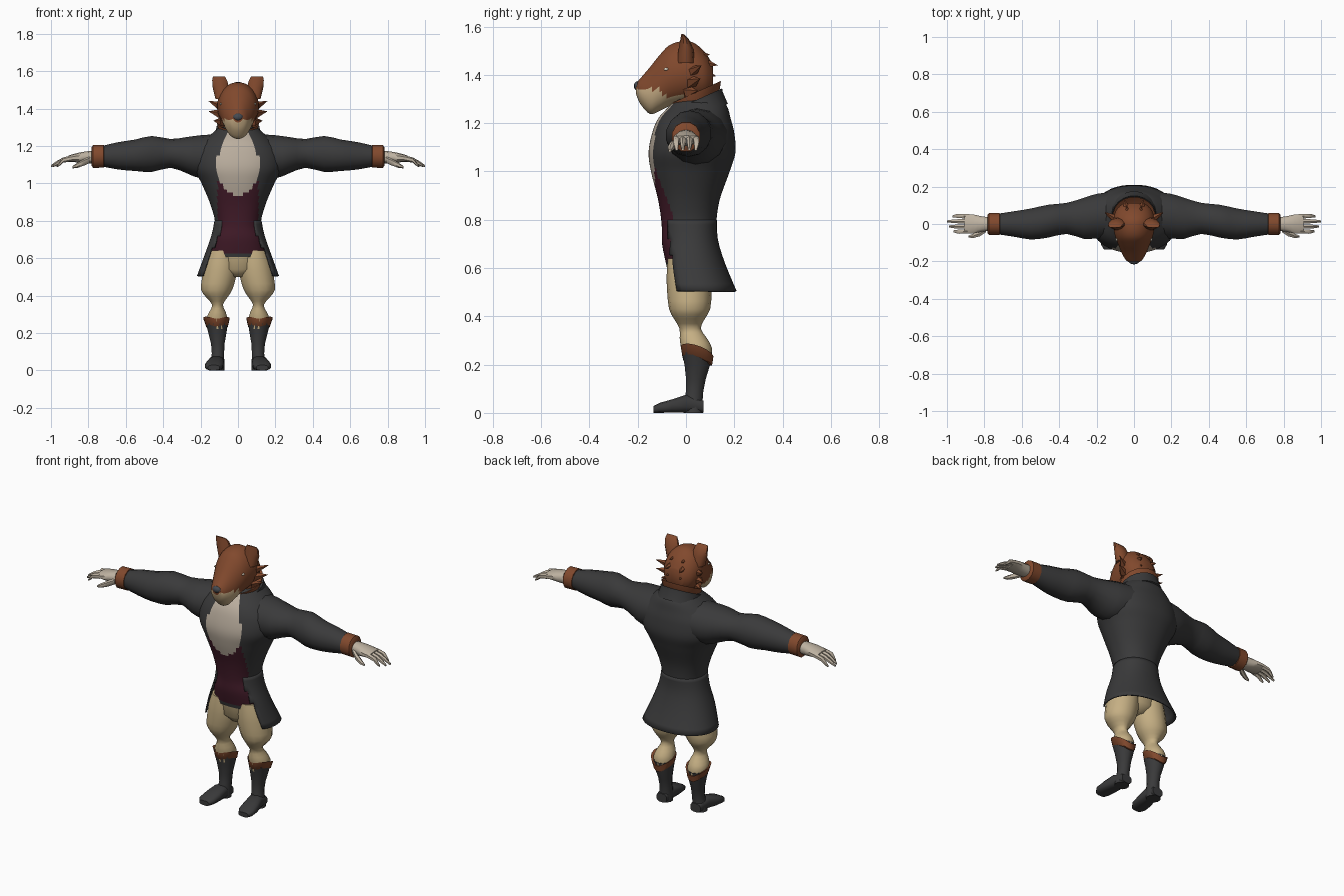
import bpy, bmesh, math
from mathutils import Vector


def mat(name, rgb):
    m = bpy.data.materials.new(name)
    m.diffuse_color = (*rgb, 1)
    return m


COAT = mat("charcoal", (.042, .042, .043))
FUR = mat("rust_fur", (.22, .066, .026))
CREAM = mat("cream_fur", (.56, .41, .23))
PANTS = mat("tan_cloth", (.56, .43, .23))
SHIRT = mat("linen", (.49, .42, .34))
VEST = mat("burgundy", (.055, .011, .022))
HAND = mat("pale_fur", (.52, .45, .36))
NOSE = mat("slate", (.06, .068, .08))
EYE = mat("eye_white", (.75, .68, .55))


def finish(name, bm, mats, mirror=False, rule=None, angle=50):
    bmesh.ops.recalc_face_normals(bm, faces=bm.faces)
    if rule:
        for f in bm.faces:
            f.material_index = rule(f.calc_center_median(), f.normal)
    me = bpy.data.meshes.new(name)
    bm.to_mesh(me)
    bm.free()
    for m in mats:
        me.materials.append(m)
    ob = bpy.data.objects.new(name, me)
    bpy.context.collection.objects.link(ob)
    bpy.ops.object.select_all(action='DESELECT')
    bpy.context.view_layer.objects.active = ob
    ob.select_set(True)
    bpy.ops.object.shade_smooth_by_angle(angle=math.radians(angle))
    if mirror:
        ob.modifiers.new("mirror", 'MIRROR').use_bisect_axis[0] = False
    return ob


def refine(rings, sub):
    """Catmull-Rom interpolation between cross-sections."""
    out = []
    for i in range(len(rings) - 1):
        p0, p1, p2 = rings[max(i - 1, 0)], rings[i], rings[i + 1]
        p3 = rings[min(i + 2, len(rings) - 1)]
        for k in range(sub):
            t = k / sub
            out.append([.5 * (2 * b + (c - a) * t + (2 * a - 5 * b + 4 * c - d) * t * t
                              + (3 * b - a - 3 * c + d) * t ** 3)
                        for a, b, c, d in zip(p0, p1, p2, p3)])
    return out + [rings[-1]]


def loft_bm(axis, rings, n=14, sub=1, e=2, caps=True, warp=None):
    """Rings are (position, centre a, centre b, radius a, radius b)."""
    bm = bmesh.new()
    loops = []
    for t, a, b, ra, rb in refine(rings, sub):
        loop = []
        for i in range(n):
            w = 2 * math.pi * (i + .5) / n
            c, s = math.cos(w), math.sin(w)
            u = a + ra * math.copysign(abs(c) ** (2 / e), c)
            v = b + rb * math.copysign(abs(s) ** (2 / e), s)
            p = {'X': (t, u, v), 'Y': (u, t, v), 'Z': (u, v, t)}[axis]
            loop.append(bm.verts.new(warp(Vector(p)) if warp else p))
        loops.append(loop)
    for l0, l1 in zip(loops, loops[1:]):
        for i in range(n):
            j = (i + 1) % n
            bm.faces.new((l0[i], l0[j], l1[j], l1[i]))
    if caps:
        bm.faces.new(loops[0])
        bm.faces.new(loops[-1])
    return bm


def loft(name, mats, axis, rings, mirror=False, rule=None, **kw):
    return finish(name, loft_bm(axis, rings, **kw), mats, mirror, rule)


def tuft(name, base, tip, r):
    """Flattened spike of fur from base to tip."""
    bm = bmesh.new()
    bmesh.ops.create_cone(bm, cap_ends=True, segments=5, radius1=r, radius2=0, depth=1)
    base, d = Vector(base), Vector(tip) - Vector(base)
    q = d.to_track_quat('Z', 'Y')
    for v in bm.verts:
        v.co = base + q @ Vector((v.co.x, v.co.y, (v.co.z + .5) * d.length))
    finish(name, bm, [FUR], True, angle=20)


def ball(name, m, loc, size, mirror=False):
    bm = bmesh.new()
    bmesh.ops.create_uvsphere(bm, u_segments=10, v_segments=6, radius=1)
    for v in bm.verts:
        v.co = Vector([l + c * s for l, c, s in zip(loc, v.co, size)])
    finish(name, bm, [m], mirror)


# Torso: coat with shirt and waistcoat showing at the front
def torso_rule(c, n):
    x, z = abs(c.x), c.z
    if c.y > -.01 or z < .625:
        return 0
    if z > 1.12:
        half = .12 - (z - 1.12) * .45
    else:
        half = .12 * math.sqrt(max(0, 1 - ((1.12 - z) / .185) ** 2))
    if x < half:
        return 1
    return 2 if z < 1.06 and x < .108 + max(0, .75 - z) * .35 else 0


loft("coat_body", [COAT, SHIRT, VEST], 'Z', [
    (.605, 0, .02, .15, .10), (.70, 0, .013, .142, .112), (.78, 0, .012, .122, .113),
    (.88, 0, .012, .145, .127), (1.0, 0, .018, .195, .163), (1.08, 0, .025, .235, .18),
    (1.16, 0, .03, .23, .17), (1.22, 0, .035, .19, .15), (1.27, 0, .05, .135, .12),
    (1.30, 0, .05, .10, .09)], rule=torso_rule, n=72, sub=7, e=2.2)

# Coat tails, open at the front
bm = loft_bm('Z', [(.80, 0, .013, .126, .116), (.72, 0, .015, .143, .117),
                   (.62, 0, .022, .178, .14), (.505, 0, .05, .22, .16)],
             n=40, sub=3, e=2.2, caps=False)
bmesh.ops.delete(bm, geom=[f for f in bm.faces if f.calc_center_median().y
                           < -.05 - .16 * (f.calc_center_median().z - .6)], context='FACES')
tails = finish("coat_tails", bm, [COAT])
tails.modifiers.new("thickness", 'SOLIDIFY').thickness = .008

# Sleeves, cuffs
loft("sleeve", [COAT], 'X', [
    (.08, .05, 1.15, .13, .115), (.20, .042, 1.142, .122, .115), (.27, .03, 1.15, .112, .098),
    (.36, .03, 1.16, .085, .077), (.46, .015, 1.157, .09, .096), (.55, 0, 1.15, .085, .084),
    (.64, 0, 1.147, .07, .073), (.735, 0, 1.145, .055, .053)], True, sub=2)
loft("sleeve_cuff", [FUR], 'X', [
    (.715, 0, 1.145, .052, .052), (.718, 0, 1.145, .06, .063), (.775, 0, 1.143, .06, .063),
    (.783, 0, 1.143, .05, .05)], True, n=12)

# Hands
loft("palm", [HAND], 'X', [
    (.76, 0, 1.14, .036, .034), (.81, 0, 1.138, .042, .033), (.86, 0, 1.137, .053, .025),
    (.905, .002, 1.132, .053, .017)], True, n=10, sub=2, e=2.4)
for i, (y, tip) in enumerate([(-.039, .965), (-.013, .99), (.014, 1.0), (.041, .97)]):
    loft(f"finger_{i + 1}", [HAND], 'X', [
        (.89, y, 1.134, .014, .016), (.935, y * 1.05, 1.124, .013, .014),
        (.965 + (tip - 1) * .5, y * 1.05, 1.11, .011, .012), (tip, y, 1.092, .006, .006)], True, n=6)
loft("thumb", [HAND], 'X', [
    (.79, -.03, 1.128, .015, .018), (.825, -.052, 1.112, .016, .018),
    (.86, -.064, 1.096, .013, .014), (.885, -.067, 1.086, .006, .006)], True, n=6)

# Trousers
loft("trouser_seat", [PANTS], 'Z', [
    (.50, 0, .012, .04, .05), (.54, 0, .012, .12, .085), (.64, 0, .012, .148, .092)], n=16)
loft("trouser_leg", [PANTS], 'Z', [
    (.64, .085, .012, .072, .088), (.57, .092, .012, .09, .092), (.50, .101, .014, .093, .092),
    (.43, .114, .015, .085, .085), (.39, .113, .014, .058, .064), (.35, .109, .017, .029, .044),
    (.31, .11, .03, .046, .056), (.27, .113, .043, .058, .064), (.22, .11, .046, .05, .058)],
    True, sub=2)

# Boots
loft("boot_shaft", [COAT], 'Z', [
    (.25, .113, .045, .06, .064), (.20, .11, .047, .05, .055), (.14, .108, .041, .037, .042),
    (.09, .107, .036, .034, .037), (.05, .11, .03, .038, .04), (0, .114, .03, .042, .041)], True, n=12)
loft("boot_foot", [COAT], 'Y', [
    (.072, .112, .026, .034, .026), (.0, .116, .038, .042, .038), (-.06, .125, .028, .05, .028),
    (-.11, .13, .021, .048, .021), (-.135, .13, .014, .032, .014)], True, n=12, e=2.8)


def cuff_warp(p):
    p.z += .4 * abs(p.x - .113) - .32 * (p.y - .045) - .015
    return p


loft("boot_cuff", [FUR], 'Z', [
    (.225, .111, .046, .05, .056), (.228, .112, .046, .059, .063), (.266, .115, .046, .071, .069),
    (.262, .114, .046, .058, .06)], True, n=16, warp=cuff_warp)

# Neck, coat collar and fur ruff, tilted up towards the back
tilt = lambda p: p + Vector((0, 0, .45 * (p.y - .04)))
loft("neck", [FUR], 'Z', [(1.24, 0, .04, .085, .08), (1.38, 0, .03, .075, .07)])
loft("coat_collar", [COAT], 'Z', [
    (1.22, 0, .05, .135, .125), (1.28, 0, .045, .118, .108), (1.295, 0, .043, .117, .108),
    (1.28, 0, .043, .085, .085)], n=20, warp=tilt)
loft("fur_ruff", [FUR], 'Z', [
    (1.27, 0, .04, .095, .09), (1.30, 0, .042, .108, .1), (1.328, 0, .042, .114, .104),
    (1.31, 0, .035, .08, .075)], n=20, warp=tilt)

# Head with cream muzzle and jaw
loft("head", [FUR, CREAM], 'Y', [
    (-.208, 0, 1.345, .022, .02), (-.19, 0, 1.333, .046, .052), (-.15, 0, 1.335, .068, .097),
    (-.11, 0, 1.366, .085, .116), (-.07, 0, 1.396, .1, .127), (-.02, 0, 1.41, .11, .13),
    (.03, 0, 1.411, .11, .124), (.08, 0, 1.396, .092, .097), (.112, 0, 1.385, .055, .055)],
    rule=lambda c, n: int(c.z < (1.342 if c.y < -.1 else 1.31) and c.y < .03), n=28, sub=4)
ball("nose", NOSE, (0, -.2, 1.354), (.028, .016, .02))
ball("eye", EYE, (.092, -.082, 1.424), (.006, .01, .006), True)

# Ears
loft("ear", [FUR], 'Z', [
    (1.45, .082, 0, .04, .038), (1.51, .091, 0, .046, .03), (1.55, .098, -.006, .042, .017),
    (1.57, .102, -.015, .034, .004)], True, n=10)

# Fur tufts on cheeks and back of head
for i, (base, tip, r) in enumerate([
        ((.085, .02, 1.41), (.158, .065, 1.44), .028), ((.085, .02, 1.37), (.158, .06, 1.385), .03),
        ((.08, .01, 1.33), (.132, .05, 1.335), .028), ((.035, .06, 1.45), (.05, .132, 1.44), .03),
        ((.035, .06, 1.41), (.045, .125, 1.395), .03), ((.03, .04, 1.48), (.04, .1, 1.485), .026)]):
    tuft(f"fur_tuft_{i + 1}", base, tip, r)
